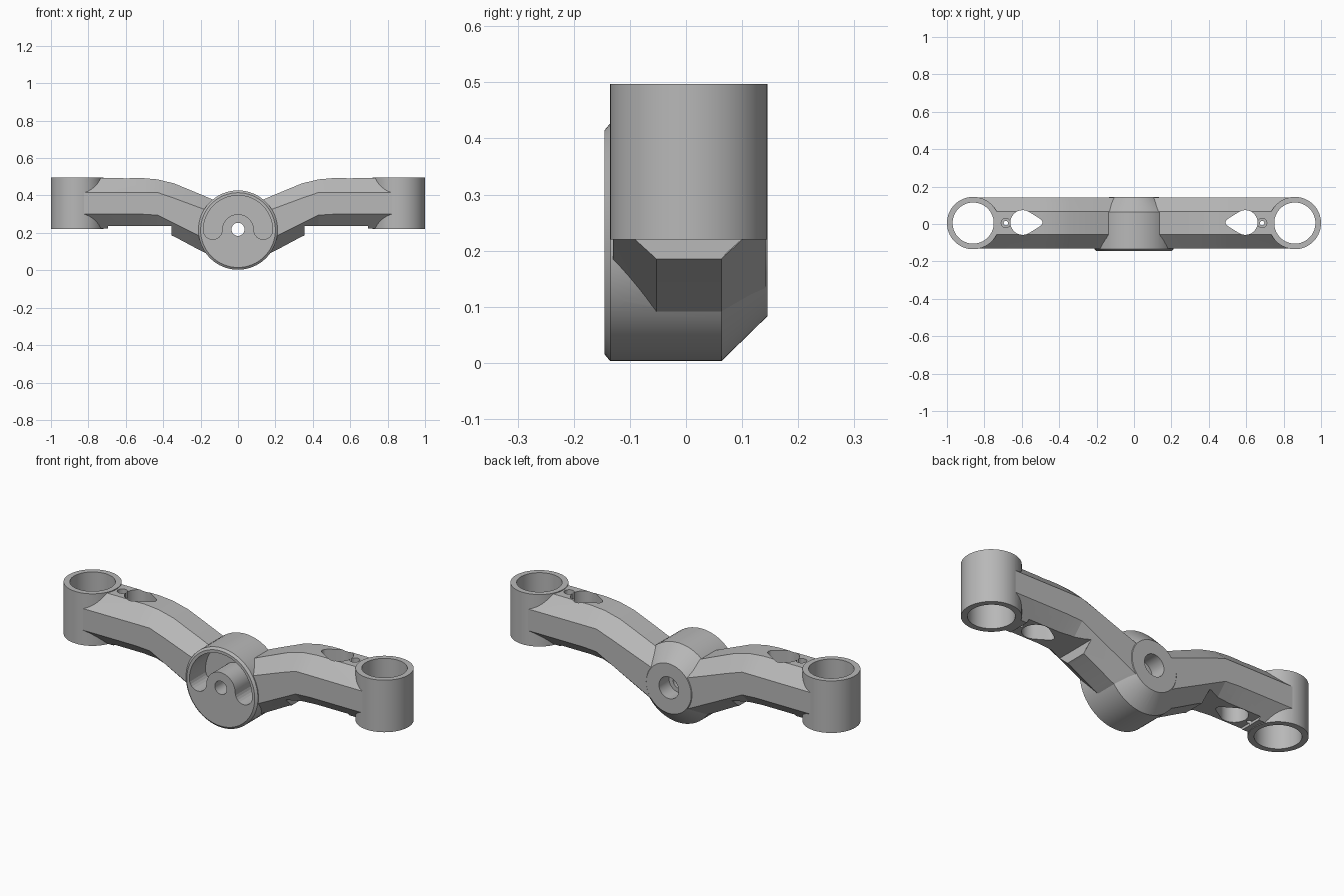
import bpy, bmesh
from math import sin, cos, pi, radians

if "Cube" in bpy.data.objects:
    bpy.data.objects.remove(bpy.data.objects["Cube"])

metal = bpy.data.materials.new("grey_metal")
metal.use_nodes = True
GREY = (0.48, 0.48, 0.48, 1)
metal.diffuse_color = GREY
metal.node_tree.nodes["Principled BSDF"].inputs["Base Color"].default_value = GREY

HUB_Z = 0.215
MID_Y = 0.005


def arc(cx, cy, r, start=0, end=360, n=64):
    """Points on an arc; a full circle leaves out the repeated last point."""
    count = n if abs(end - start) == 360 else n + 1
    angles = [radians(start + (end - start) * i / n) for i in range(count)]
    return [(cx + r * cos(a), cy + r * sin(a)) for a in angles]


def loft(name, rings):
    """Closed solid through a list of matching rings of 3D points."""
    bm = bmesh.new()
    loops = [[bm.verts.new(p) for p in ring] for ring in rings]
    n = len(loops[0])
    for a, b in zip(loops, loops[1:]):
        for i in range(n):
            j = (i + 1) % n
            bm.faces.new((a[i], a[j], b[j], b[i]))
    bm.faces.new(loops[0])
    bm.faces.new(loops[-1])
    bmesh.ops.recalc_face_normals(bm, faces=bm.faces)
    mesh = bpy.data.meshes.new(name)
    bm.to_mesh(mesh)
    bm.free()
    mesh.materials.append(metal)
    obj = bpy.data.objects.new(name, mesh)
    bpy.context.collection.objects.link(obj)
    return obj


def upright(name, outline, low, high):
    return loft(name, [[(x, y, z) for x, y in outline] for z in (low, high)])


def along_y(name, outline, front, back):
    return loft(name, [[(x, y, z) for x, z in outline] for y in (front, back)])


def combine(target, tool, operation):
    mod = target.modifiers.new(operation, 'BOOLEAN')
    mod.operation = operation
    mod.solver = 'EXACT'
    mod.object = tool
    bpy.context.view_layer.objects.active = target
    bpy.ops.object.modifier_apply(modifier=mod.name)
    bpy.data.objects.remove(tool)


# Arms: chamfered section swept across, given as x and four heights
half = [(0.86, 0.493, 0.415, 0.30, 0.223),
        (0.51, 0.493, 0.416, 0.30, 0.223),
        (0.43, 0.486, 0.416, 0.295, 0.213),
        (0.34, 0.464, 0.385, 0.25, 0.18),
        (0.20, 0.406, 0.333, 0.18, 0.105)]
centre = [(0, 0.32, 0.26, 0.08, 0.01)]
stations = half + centre + [(-s[0], *s[1:]) for s in reversed(half)]


def section(x, top, upper, lower, bottom):
    return [(x, -0.055, top), (x, 0.068, top), (x, 0.142, upper), (x, 0.142, lower),
            (x, 0.063, bottom), (x, -0.053, bottom), (x, -0.13, lower), (x, -0.13, upper)]


crown = loft("fork_crown", [section(*s) for s in stations])

# Underside relief and clamp sockets
for side in (-1, 1):
    relief = [(side * x, z) for x, z in
              ((0.355, 0.1), (0.695, 0.1), (0.695, 0.236), (0.355, 0.236))]
    combine(crown, along_y("relief_cutter", relief, -0.2, 0.2), 'DIFFERENCE')
    socket = upright("clamp_socket", arc(side * 0.86, MID_Y, 0.14), 0.22, 0.497)
    combine(crown, socket, 'UNION')

# Hub: bevelled front, tapered back
hub_rings = [(-0.145, 0.2), (-0.135, 0.212), (0.063, 0.212), (0.145, 0.132)]
hub = loft("hub", [[(x, y, z) for x, z in arc(0, HUB_Z, r)] for y, r in hub_rings])
combine(crown, hub, 'UNION')

# Curved pocket in the hub face, leaving a boss around the pin hole
pocket = (arc(0, HUB_Z, 0.185, 0, 180, 32) + arc(-0.135, HUB_Z, 0.05, 180, 360, 12)[1:]
          + arc(0, HUB_Z, 0.085, 180, 0, 24)[1:]
          + arc(0.135, HUB_Z, 0.05, 180, 360, 12)[1:-1])
combine(crown, along_y("pocket_cutter", pocket, -0.2, -0.01), 'DIFFERENCE')

# Pin hole with a wider bore at the back
for radius, front in ((0.035, -0.2), (0.058, 0.06)):
    hole = along_y("pin_cutter", arc(0, HUB_Z + 0.004, radius, n=32), front, 0.2)
    combine(crown, hole, 'DIFFERENCE')

# Openings in each arm end
for side in (-1, 1):
    bore = upright("bore_cutter", arc(side * 0.86, MID_Y, 0.11), 0.1, 0.6)
    combine(crown, bore, 'DIFFERENCE')
    drop = arc(0.595, MID_Y + 0.003, 0.066, -125, 125, 32) + arc(0.512, MID_Y + 0.003, 0.022, 125, 235, 8)
    drop = [(side * x, y) for x, y in drop]
    combine(crown, upright("teardrop_cutter", drop, 0.1, 0.6), 'DIFFERENCE')
    for radius, low in ((0.012, 0.1), (0.025, 0.45)):
        screw = upright("screw_cutter", arc(side * 0.685, MID_Y, radius, n=24), low, 0.6)
        combine(crown, screw, 'DIFFERENCE')

# Smooth the round walls, keep the chamfers crisp
bpy.ops.object.select_all(action='DESELECT')
crown.select_set(True)
bpy.context.view_layer.objects.active = crown
bpy.ops.object.shade_smooth_by_angle(angle=radians(12))
